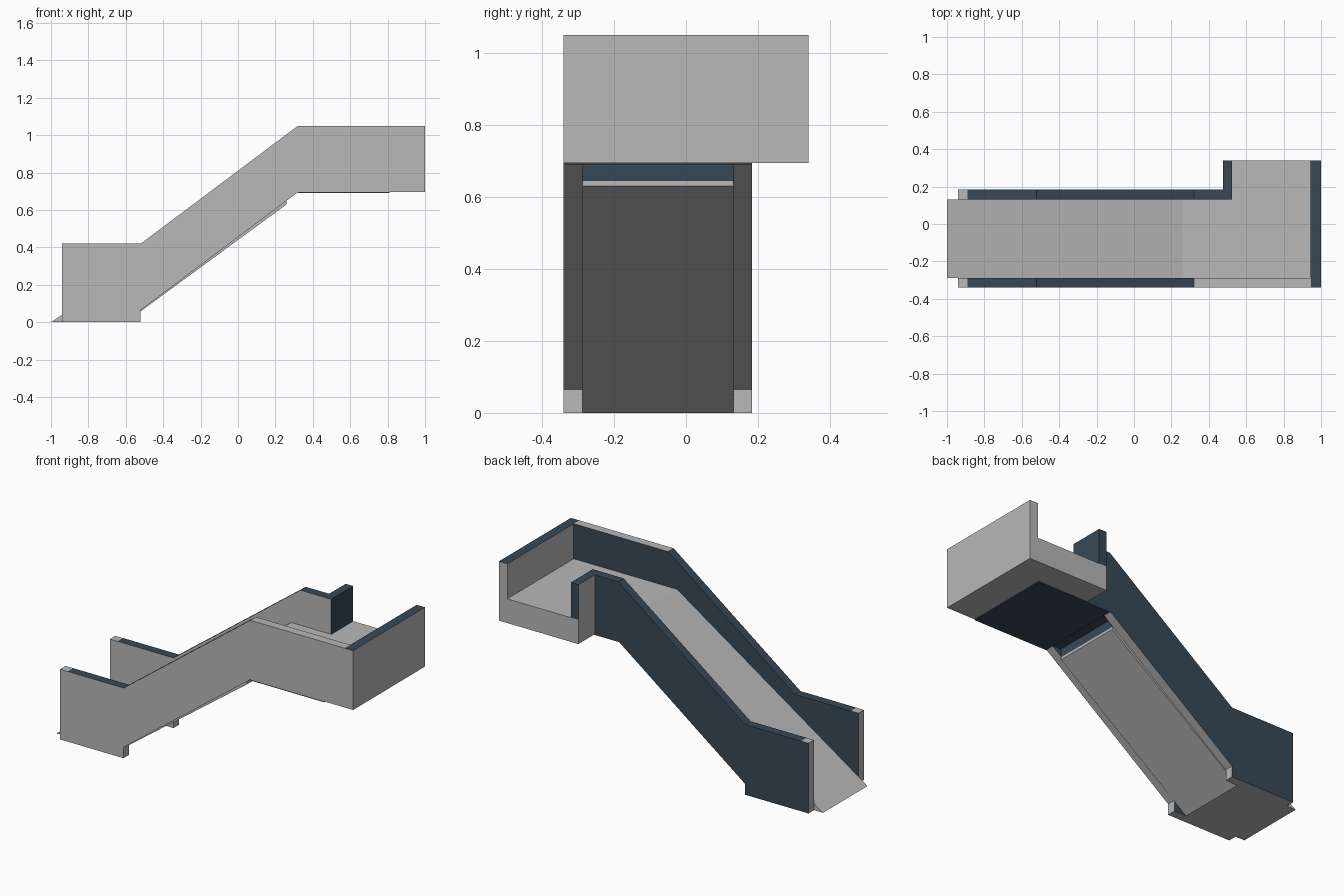
import bpy, bmesh
from mathutils import Vector

if "Cube" in bpy.data.objects:
    bpy.data.objects.remove(bpy.data.objects["Cube"])


def make_material(name, rgb):
    m = bpy.data.materials.new(name)
    m.diffuse_color = (*rgb, 1)
    m.use_nodes = True
    m.node_tree.nodes["Principled BSDF"].inputs["Base Color"].default_value = m.diffuse_color
    return m


MATS = [make_material("light grey", (0.48, 0.48, 0.48)),
        make_material("dark slate", (0.038, 0.066, 0.095))]


def prism(name, points, depth, rule=lambda n, c: False):
    """Extrude a flat 3D outline by depth; rule(normal, centre) picks dark faces."""
    bm = bmesh.new()
    base = bm.faces.new([bm.verts.new(p) for p in points])
    ext = bmesh.ops.extrude_face_region(bm, geom=[base], use_keep_orig=True)
    moved = [g for g in ext["geom"] if isinstance(g, bmesh.types.BMVert)]
    bmesh.ops.translate(bm, verts=moved, vec=Vector(depth))
    bmesh.ops.recalc_face_normals(bm, faces=bm.faces)
    bm.normal_update()
    for f in bm.faces:
        f.material_index = int(rule(f.normal, f.calc_center_median()))
    me = bpy.data.meshes.new(name)
    bm.to_mesh(me)
    bm.free()
    for m in MATS:
        me.materials.append(m)
    ob = bpy.data.objects.new(name, me)
    bpy.context.collection.objects.link(ob)
    return ob


def side_wall(name, y0, y1, end_x, rule):
    # low newel section, sloped run, level landing section
    prof = [(-.94, 0), (-.94, .42), (-.89, .42), (-.52, .42), (.32, 1.05),
            (end_x, 1.05), (end_x, .695), (.32, .695), (-.52, .065), (-.52, 0)]
    return prism(name, [(x, y0, z) for x, z in prof], (0, y1 - y0, 0), rule)


def is_dark_top(n, c):
    return n.z > .5 and c.x > -.9


# Side walls: slate on the back-facing sides and top rails
side_wall("front_wall", -.34, -.288, .945,
          lambda n, c: n.y > .5 or (is_dark_top(n, c) and c.x < .32))
side_wall("back_wall", .132, .184, .475,
          lambda n, c: n.y > .5 or is_dark_top(n, c))

# Wall at the far end of the landing
prism("end_wall", [(.945, -.34, .695), (1, -.34, .695), (1, .34, .695), (.945, .34, .695)],
      (0, 0, .355), lambda n, c: n.z > .5)

# Short return wall beside the landing exit
prism("return_wall", [(.475, .132, .84), (.525, .132, .84), (.525, .34, .84), (.475, .34, .84)],
      (0, 0, .21), lambda n, c: n.z > .5 or n.x > .5 or n.y > .5)

# Sloped ramp slab with a dark recess at its upper end
ramp = [(-1, 0), (.26, .84), (.32, .84), (.32, .695), (.26, .695),
        (.26, .645), (.26, .63), (-.60, 0)]
prism("ramp", [(x, -.288, z) for x, z in ramp], (0, .42, 0),
      lambda n, c: (n.x > .5 and .645 < c.z < .7) or (n.z < -.9 and c.z > .6))

# L-shaped landing floor
landing = [(.32, -.288), (.945, -.288), (.945, .34), (.475, .34), (.475, .132), (.32, .132)]
prism("landing", [(x, y, .695) for x, y in landing], (0, 0, .145))

# Dark panel beneath the landing
prism("under_panel", [(.32, -.34, .69), (.81, -.34, .69), (.81, .184, .69), (.32, .184, .69)],
      (0, 0, .005), lambda n, c: True)
